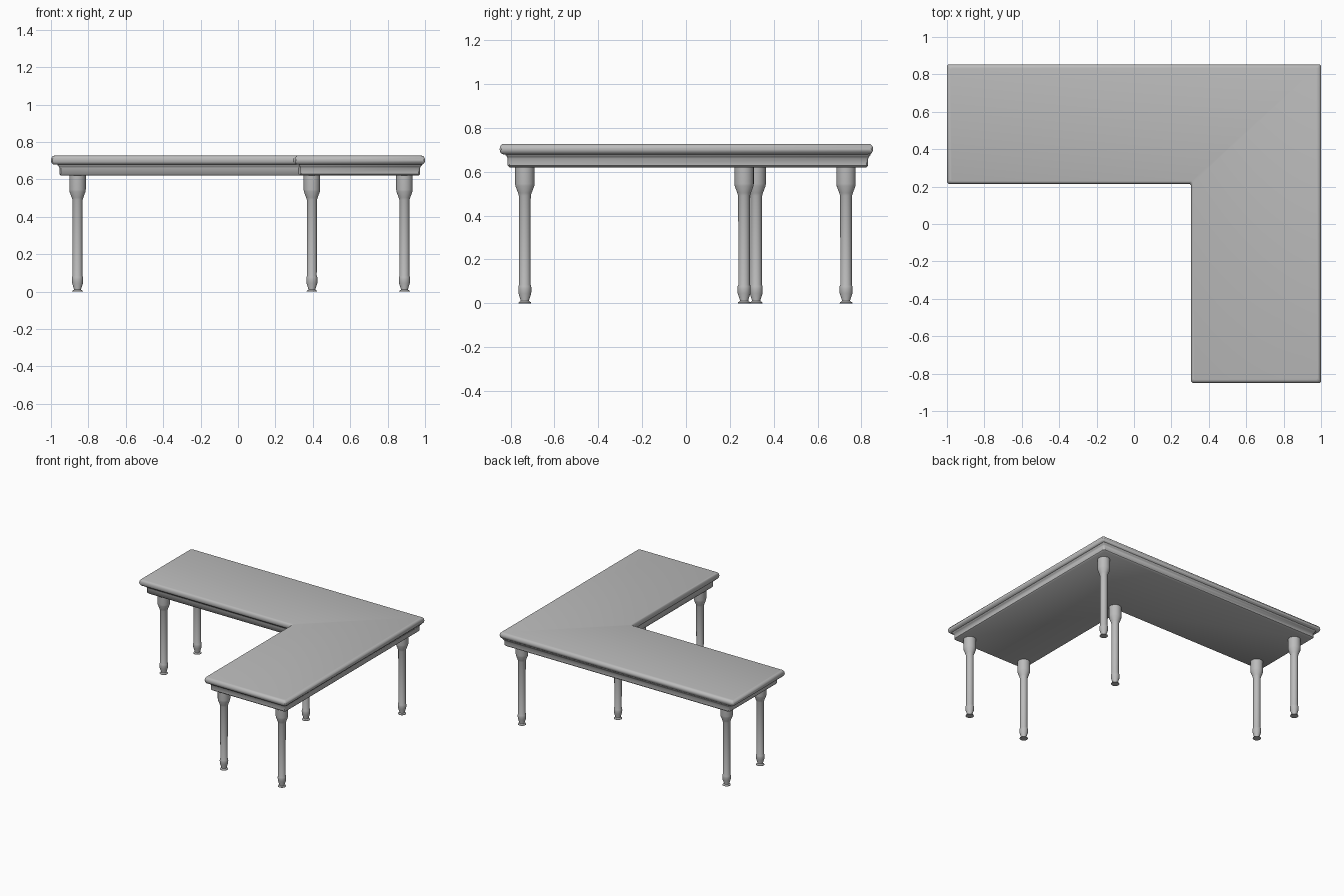
import bpy, bmesh, math
from mathutils import Vector

cube = bpy.data.objects.get("Cube")
if cube:
    bpy.data.objects.remove(cube)

grey = bpy.data.materials.new("warm_free_grey")
grey.name = "plain_grey"
grey.use_nodes = True
COLOUR = (0.5, 0.5, 0.5, 1)
grey.diffuse_color = COLOUR
grey.node_tree.nodes["Principled BSDF"].inputs["Base Color"].default_value = COLOUR


def finish(name, bm):
    bmesh.ops.recalc_face_normals(bm, faces=bm.faces[:])
    mesh = bpy.data.meshes.new(name)
    bm.to_mesh(mesh)
    bm.free()
    mesh.materials.append(grey)
    obj = bpy.data.objects.new(name, mesh)
    bpy.context.collection.objects.link(obj)
    bpy.ops.object.select_all(action="DESELECT")
    obj.select_set(True)
    bpy.context.view_layer.objects.active = obj
    bpy.ops.object.shade_smooth_by_angle(angle=math.radians(40))
    return obj


def l_outline(left, right, front, back, cut=0.008):
    """L-shaped loop, inset per side, with small clipped corners."""
    x0, x1, xi = -1 + left, 1 - right, 0.305 + left * 0.6
    y0, y1, yi = -0.85 + front, 0.853 - back, 0.215 + front * 0.8
    corners = [Vector(p) for p in
               ((x0, yi), (xi, yi), (xi, y0), (x1, y0), (x1, y1), (x0, y1))]
    loop = []
    for i, c in enumerate(corners):
        for other in (corners[i - 1], corners[(i + 1) % 6]):
            loop.append(c + (other - c).normalized() * cut)
    return loop


def loft(name, rings):
    """Skin a stack of (outline, height) rings and close both ends."""
    bm = bmesh.new()
    loops = [[bm.verts.new((p.x, p.y, z)) for p in pts] for pts, z in rings]
    n = len(loops[0])
    for a, b in zip(loops, loops[1:]):
        for i in range(n):
            j = (i + 1) % n
            bm.faces.new((a[i], a[j], b[j], b[i]))
    bm.faces.new(loops[0])
    bm.faces.new(loops[-1])
    return finish(name, bm)


# Worktop with a rounded edge
top_rings = []
for i in range(9):
    a = math.radians(-90 + 180 * i / 8)
    d = 0.018 * (1 - math.cos(a))
    top_rings.append((l_outline(d, d, d, d), 0.703 + 0.024 * math.sin(a)))
loft("worktop", top_rings)

# Apron with a cove under the worktop and an eased lower edge
apron_rings = []
for extra, z in ((0.008, 0.62), (0, 0.628), (0, 0.66), (-0.004, 0.668),
                 (-0.01, 0.674), (-0.012, 0.685)):
    apron_rings.append((l_outline(0.046 + extra, 0.027 + extra,
                                  0.037 + extra, 0.022 + extra), z))
loft("apron", apron_rings)

# Turned legs: (radius, height) profile spun around the leg axis
PROFILE = [(0.029, 0), (0.028, 0.004), (0.019, 0.01), (0.019, 0.014),
           (0.029, 0.045), (0.03, 0.065), (0.029, 0.078), (0.026, 0.085),
           (0.027, 0.49), (0.031, 0.503), (0.043, 0.535), (0.044, 0.545),
           (0.044, 0.625)]
LEGS = {
    "left_arm_back_leg": (-0.858, 0.73),
    "left_arm_front_leg": (-0.858, 0.32),
    "outer_corner_leg": (0.89, 0.73),
    "inner_corner_leg": (0.395, 0.265),
    "front_arm_inner_leg": (0.395, -0.735),
    "front_arm_outer_leg": (0.89, -0.735),
}
SIDES = 24
for name, (x, y) in LEGS.items():
    rings = []
    for r, z in PROFILE:
        angles = [math.tau * k / SIDES for k in range(SIDES)]
        rings.append(([Vector((x + r * math.cos(a), y + r * math.sin(a)))
                       for a in angles], z))
    loft(name, rings)
